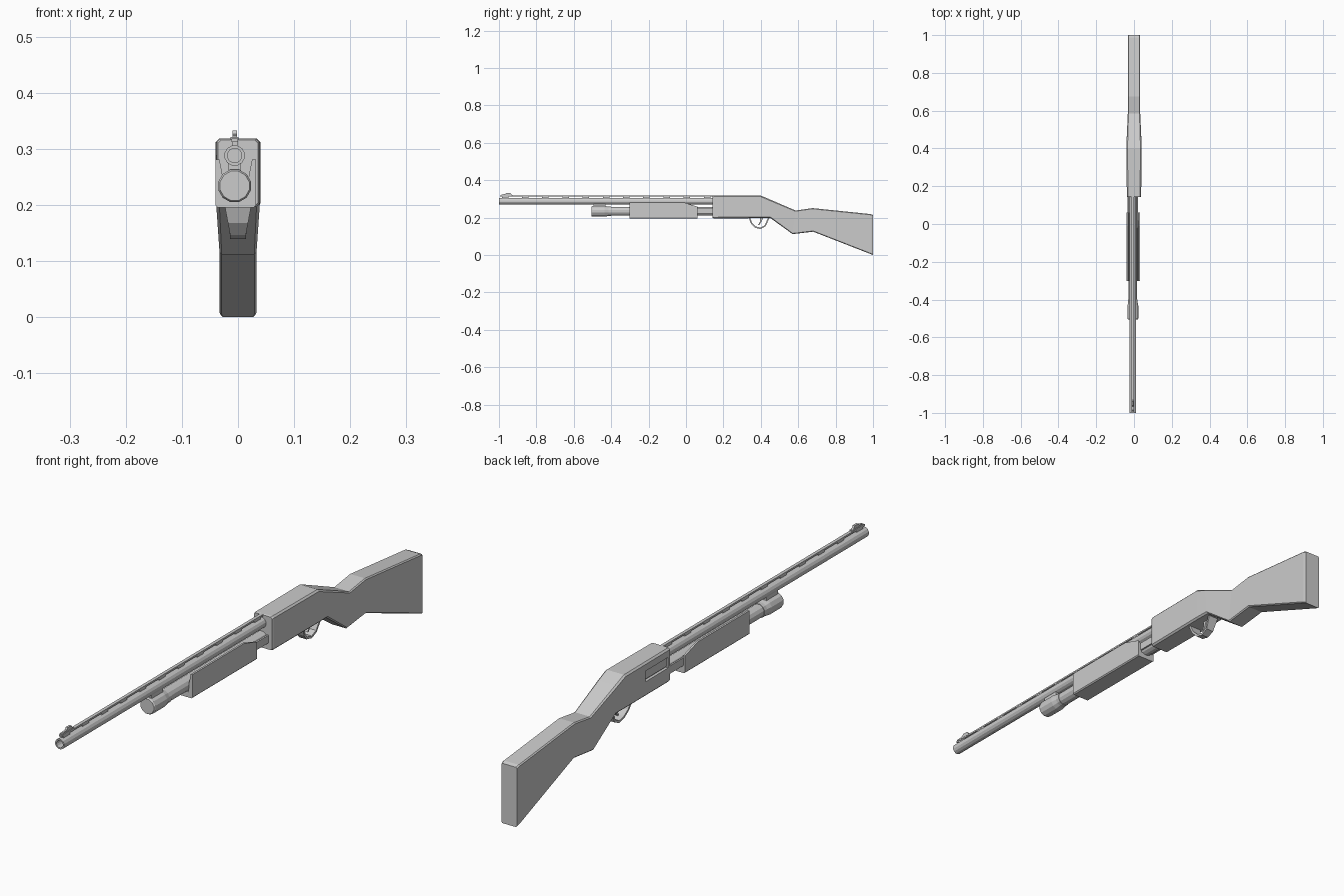
import bpy, bmesh
from math import sin, cos, pi

if "Cube" in bpy.data.objects:
    bpy.data.objects.remove(bpy.data.objects["Cube"])

CX = -0.006          # barrel axis is slightly off centre
BZ, TZ = 0.288, 0.234  # barrel and magazine tube heights


def finish(name, bm):
    bmesh.ops.recalc_face_normals(bm, faces=bm.faces)
    me = bpy.data.meshes.new(name)
    bm.to_mesh(me)
    bm.free()
    ob = bpy.data.objects.new(name, me)
    bpy.context.collection.objects.link(ob)
    return ob


def loft(name, sections, closed=False):
    """Skin a list of equal-length point loops."""
    bm = bmesh.new()
    rings = [[bm.verts.new(p) for p in s] for s in sections]
    n = len(rings[0])
    pairs = list(zip(rings, rings[1:]))
    if closed:
        pairs.append((rings[-1], rings[0]))
    for a, b in pairs:
        for i in range(n):
            j = (i + 1) % n
            bm.faces.new((a[i], a[j], b[j], b[i]))
    if not closed:
        bm.faces.new(rings[0])
        bm.faces.new(rings[-1])
    return finish(name, bm)


def turned(name, profile, z, sides=12):
    """Round part along y from (y, radius) pairs."""
    return loft(name, [[(CX + r * cos(2 * pi * (i + .5) / sides), y,
                         z + r * sin(2 * pi * (i + .5) / sides))
                        for i in range(sides)] for y, r in profile])


def plate(name, outline, x, hw):
    """Side outline of (y, z) points, extruded across x."""
    return loft(name, [[(x + s * hw, y, z) for y, z in outline] for s in (-1, 1)])


def box(name, x, hw, y0, y1, z0, z1):
    return plate(name, [(y0, z0), (y1, z0), (y1, z1), (y0, z1)], x, hw)


# Receiver and stock: top y, top z, bottom y, bottom z, half width, chamfer
stations = [(.142, .316, .142, .198, .036, .006),
            (.148, .318, .148, .196, .038, .006),
            (.40, .318, .40, .197, .040, .006),
            (.447, .298, .452, .197, .039, .006),
            (.586, .238, .57, .112, .033, .004),
            (.676, .251, .68, .125, .033, .004),
            (.988, .219, .988, .005, .033, .004),
            (1.0, .214, 1.0, 0, .031, .004)]


def body_section(ty, tz, by, bz, w, c):
    def at(x, z):
        return (x, by + (ty - by) * (z - bz) / (tz - bz), z)
    return [at(-w + c, bz), at(w - c, bz), at(w, bz + c), at(w, tz - c),
            at(w - c, tz), at(-w + c, tz), at(-w, tz - c), at(-w, bz + c)]


body = loft("receiver_and_stock", [body_section(*s) for s in stations])

# Ejection port recessed into the left side, with its bolt inside
cutter = box("port_cutter", -.04, .012, .155, .285, .250, .288)
cutter.hide_render = True
cutter.hide_set(True)
cut = body.modifiers.new("port", 'BOOLEAN')
cut.operation = 'DIFFERENCE'
cut.object = cutter
cut.solver = 'EXACT'
box("bolt", -.026, .006, .157, .283, .254, .284)

# Barrel with open bore
turned("barrel", [(-.80, .013), (-1.0, .013), (-1.0, .0185), (.16, .0185)], BZ)

# Vented rib on its posts
box("rib", CX, .006, -.995, .15, .312, .318)
for i in range(11):
    y = -.985 + i * .108
    box("rib_post", CX, .005, y, y + .035, .303, .3125)

# Front sight
plate("front_sight", [(-.99, .317), (-.985, .324), (-.965, .326), (-.96, .333),
                      (-.94, .333), (-.928, .317)], CX, .004)
box("front_sight_base", CX, .007, -.99, -.925, .316, .321)

# Magazine tube, end cap and barrel clamp
turned("magazine_tube", [(-.44, .024), (.16, .024)], TZ)
turned("magazine_cap", [(-.505, .027), (-.50, .030), (-.435, .030),
                        (-.415, .026), (-.40, .026)], TZ)
box("barrel_clamp", CX, .011, -.495, -.43, .25, .276)

# Action bars on both sides of the tube
for s in (-1, 1):
    box("action_bar", CX + s * .025, .003, -.02, .16, .222, .25)

# Sliding forend: a U-shaped channel around the tube, sloped down at the back
FX = -.004


def forend_section(y, top, lip, w):
    half = [(w - .004, .195), (w, .199), (w, top), (w - .007, top),
            (w - .013, lip), (w - .016, .215)]
    return [(FX + x, y, z) for x, z in half] + \
           [(FX - x, y, z) for x, z in reversed(half)]


loft("forend", [forend_section(-.303, .281, .25, .036),
                forend_section(-.01, .281, .25, .036),
                forend_section(.062, .258, .24, .036)])

# Trigger guard: a bent strip, narrower at the bottom
guard = [(.335, .20, .024), (.347, .168, .018), (.368, .146, .014),
         (.398, .139, .014), (.425, .152, .015), (.447, .20, .020)]
cy, cz = .391, .198
loft("trigger_guard", [[(-w, y, z), (w, y, z),
                        (w, cy + (y - cy) * .86, cz + (z - cz) * .86),
                        (-w, cy + (y - cy) * .86, cz + (z - cz) * .86)]
                       for y, z, w in guard])

# Trigger
plate("trigger", [(.395, .20), (.412, .20), (.404, .178), (.392, .160),
                  (.386, .162), (.396, .180)], 0, .005)
